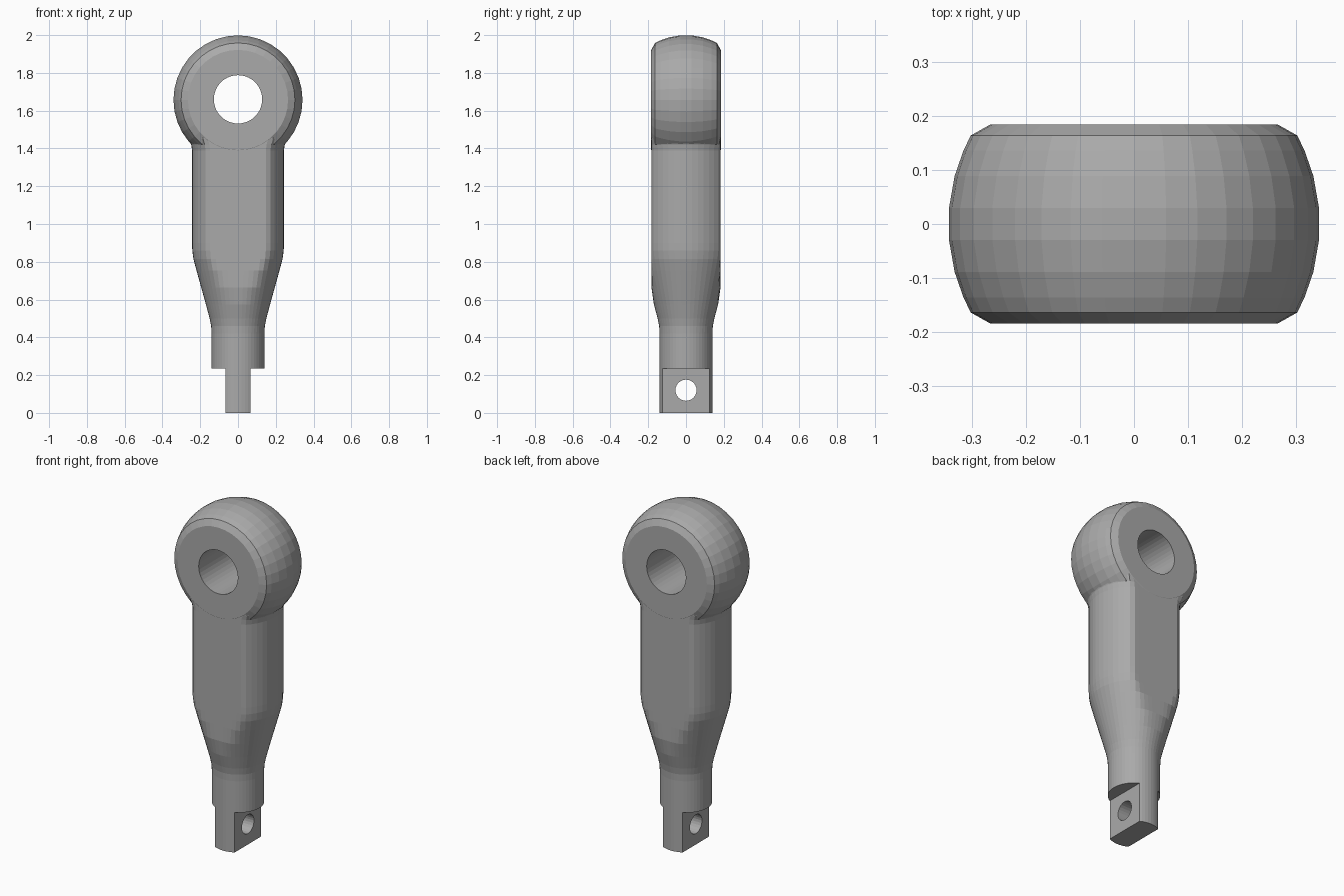
import bpy, bmesh, math
from mathutils import Matrix

if "Cube" in bpy.data.objects:
    bpy.data.objects.remove(bpy.data.objects["Cube"])

BALL_Z, BALL_R, HALF = 1.657, 0.343, 0.183

steel = bpy.data.materials.new("grey_steel")
steel.diffuse_color = (0.4, 0.4, 0.4, 1)
steel.use_nodes = True
steel.node_tree.nodes["Principled BSDF"].inputs["Base Color"].default_value = steel.diffuse_color


def new_object(name, bm):
    bmesh.ops.remove_doubles(bm, verts=bm.verts, dist=1e-5)
    bmesh.ops.recalc_face_normals(bm, faces=bm.faces)
    me = bpy.data.meshes.new(name)
    bm.to_mesh(me)
    bm.free()
    me.materials.append(steel)
    ob = bpy.data.objects.new(name, me)
    bpy.context.collection.objects.link(ob)
    return ob


def lathe(profile, steps):
    """Closed solid turned about z from (radius, height) points."""
    bm = bmesh.new()
    rings = [[bm.verts.new((r * math.cos(2 * math.pi * i / steps),
                            r * math.sin(2 * math.pi * i / steps), z))
              for i in range(steps)] for r, z in profile]
    for a, b in zip(rings, rings[1:]):
        for i in range(steps):
            j = (i + 1) % steps
            bm.faces.new((a[i], a[j], b[j], b[i]))
    bm.faces.new(rings[0])
    bm.faces.new(rings[-1])
    return bm


def combine(target, tool, operation):
    """Boolean the tool into the target, then discard the tool."""
    tool.hide_render = True
    mod = target.modifiers.new("bool", 'BOOLEAN')
    mod.object, mod.operation, mod.solver = tool, operation, 'EXACT'
    dg = bpy.context.evaluated_depsgraph_get()
    me = bpy.data.meshes.new_from_object(target.evaluated_get(dg))
    target.modifiers.clear()
    target.data = me
    bpy.data.objects.remove(tool)


# Shaft: turned body with a tapered lower end
shaft_profile = [(0.14, 0), (0.14, 0.2), (0.14, 0.42), (0.142, 0.46), (0.15, 0.50),
                 (0.17, 0.575), (0.195, 0.665), (0.22, 0.755), (0.236, 0.815),
                 (0.242, 0.86), (0.243, 0.9), (0.243, 1.15), (0.243, 1.39),
                 (0.248, 1.42), (0.262, 1.45), (0.262, 1.5), (0.243, 1.6)]
bm = lathe(shaft_profile, 48)
# press the front and back flat with a softly rounded edge
k = 0.012
for v in bm.verts:
    y = abs(v.co.y)
    if y > HALF - k:
        flat = HALF - max(0, HALF + k - y) ** 2 / (4 * k)
        v.co.y = math.copysign(flat, v.co.y)
rod = new_object("linkage_rod", bm)

# Ball end: sphere band with flattened sides, turned about the y axis
angles = [math.radians(a) for a in (-28.5, -23.3, -15, -5, 5, 15, 23.3, 28.5)]
band = [(BALL_R * math.cos(a), BALL_R * math.sin(a)) for a in angles]
ball_profile = [(0.265, -HALF - 0.001)] + band + [(0.265, HALF + 0.001)]
bm = lathe(ball_profile, 36)
bm.transform(Matrix.Translation((0, 0, BALL_Z)) @ Matrix.Rotation(math.pi / 2, 4, 'X'))
combine(rod, new_object("ball_end", bm), 'UNION')

# Large eye through the ball, front to back
bm = lathe([(0.128, -0.4), (0.128, 0.4)], 40)
bm.transform(Matrix.Translation((0, 0, 1.66)) @ Matrix.Rotation(math.pi / 2, 4, 'X'))
combine(rod, new_object("eye_cutter", bm), 'DIFFERENCE')

# Notches on both sides leave a flat tang at the foot
for side in (-1, 1):
    bm = bmesh.new()
    bmesh.ops.create_cube(bm, size=1, matrix=Matrix.Translation((side * 0.215, 0, 0.035))
                          @ Matrix.Diagonal((0.3, 0.6, 0.4, 1)))
    combine(rod, new_object("notch_cutter", bm), 'DIFFERENCE')

# Pin hole through the tang, side to side
bm = lathe([(0.056, -0.3), (0.056, 0.3)], 24)
bm.transform(Matrix.Translation((0, 0, 0.12)) @ Matrix.Rotation(math.pi / 2, 4, 'Y'))
combine(rod, new_object("pin_hole_cutter", bm), 'DIFFERENCE')
